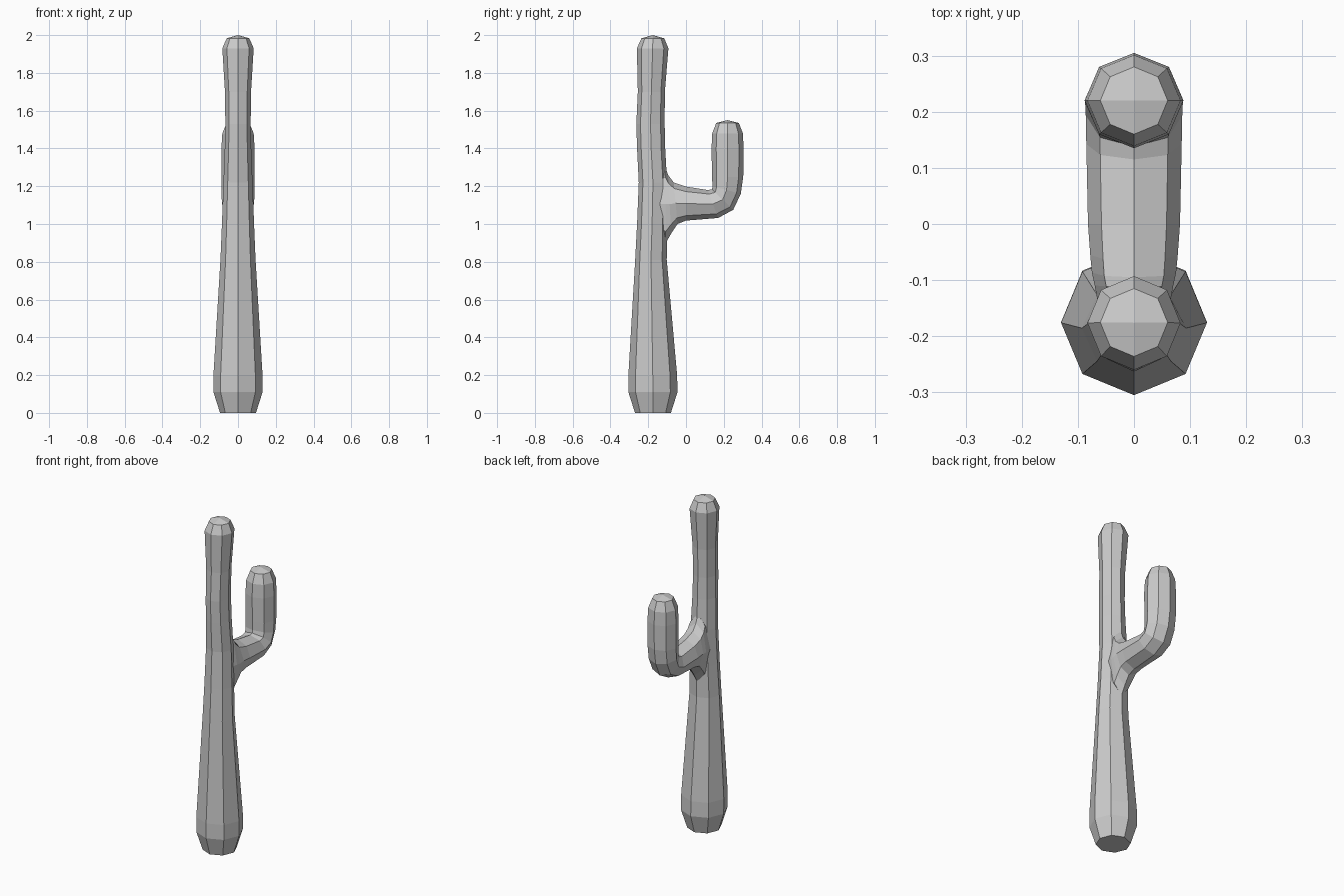
import bpy, bmesh
from math import cos, sin, pi
from mathutils import Vector

if "Cube" in bpy.data.objects:
    bpy.data.objects.remove(bpy.data.objects["Cube"])


def loft(name, rings, apex):
    """Eight-sided tube. Ring = (ya, za, yb, zb, half_width): two opposite
    points in the side plane plus the half width in x. Ends in a quad dome."""
    bm = bmesh.new()
    loops = []
    for ya, za, yb, zb, rx in rings:
        a, b = Vector((0, ya, za)), Vector((0, yb, zb))
        mid, half = (a + b) / 2, (b - a) / 2
        loops.append([bm.verts.new(mid + half * sin(i * pi / 4)
                                   + Vector((rx * cos(i * pi / 4), 0, 0)))
                      for i in range(8)])
    for lo, hi in zip(loops, loops[1:]):
        for i in range(8):
            j = (i + 1) % 8
            bm.faces.new((lo[i], lo[j], hi[j], hi[i]))
    bm.faces.new(loops[0][::-1])
    tip, last = bm.verts.new((0, *apex)), loops[-1]
    for i in range(0, 8, 2):
        bm.faces.new((tip, last[i], last[i + 1], last[(i + 2) % 8]))
    bmesh.ops.recalc_face_normals(bm, faces=bm.faces)
    mesh = bpy.data.meshes.new(name)
    bm.to_mesh(mesh)
    bm.free()
    ob = bpy.data.objects.new(name, mesh)
    bpy.context.collection.objects.link(ob)
    return ob


# Tapered trunk: (front y, back y, height, half width)
trunk_rings = [
    (-0.27, -0.08, 0.0, 0.095),
    (-0.305, -0.045, 0.11, 0.13),
    (-0.305, -0.047, 0.20, 0.13),
    (-0.269, -0.102, 0.81, 0.093),
    (-0.259, -0.10, 1.0, 0.085),
    (-0.25, -0.10, 1.22, 0.077),
    (-0.259, -0.11, 1.40, 0.07),
    (-0.263, -0.113, 1.53, 0.067),
    (-0.255, -0.112, 1.70, 0.069),
    (-0.26, -0.093, 1.93, 0.083),
    (-0.236, -0.115, 1.983, 0.06),
]
trunk = loft("cactus_trunk", [(f, z, b, z, w) for f, b, z, w in trunk_rings],
             (-0.176, 2.0))

# Side arm: flares out of the trunk, runs back, then bends upward
arm = loft("cactus_arm", [
    (-0.165, 1.24, -0.165, 0.97, 0.06),
    (-0.112, 1.31, -0.107, 0.90, 0.07),
    (-0.095, 1.26, -0.078, 0.95, 0.075),
    (-0.065, 1.22, -0.045, 1.00, 0.078),
    (0.00, 1.198, 0.00, 1.018, 0.082),
    (0.115, 1.18, 0.17, 1.032, 0.085),
    (0.138, 1.183, 0.25, 1.075, 0.086),
    (0.14, 1.20, 0.29, 1.16, 0.087),
    (0.138, 1.25, 0.303, 1.25, 0.088),
    (0.135, 1.40, 0.305, 1.40, 0.088),
    (0.139, 1.48, 0.301, 1.48, 0.083),
    (0.16, 1.535, 0.28, 1.535, 0.06),
], (0.22, 1.55))

# Fuse the arm into the trunk
union = trunk.modifiers.new("join_arm", 'BOOLEAN')
union.operation = 'UNION'
union.solver = 'EXACT'
union.object = arm
bpy.context.view_layer.objects.active = trunk
trunk.select_set(True)
bpy.ops.object.modifier_apply(modifier=union.name)
bpy.data.objects.remove(arm, do_unlink=True)
trunk.name = "cactus"
